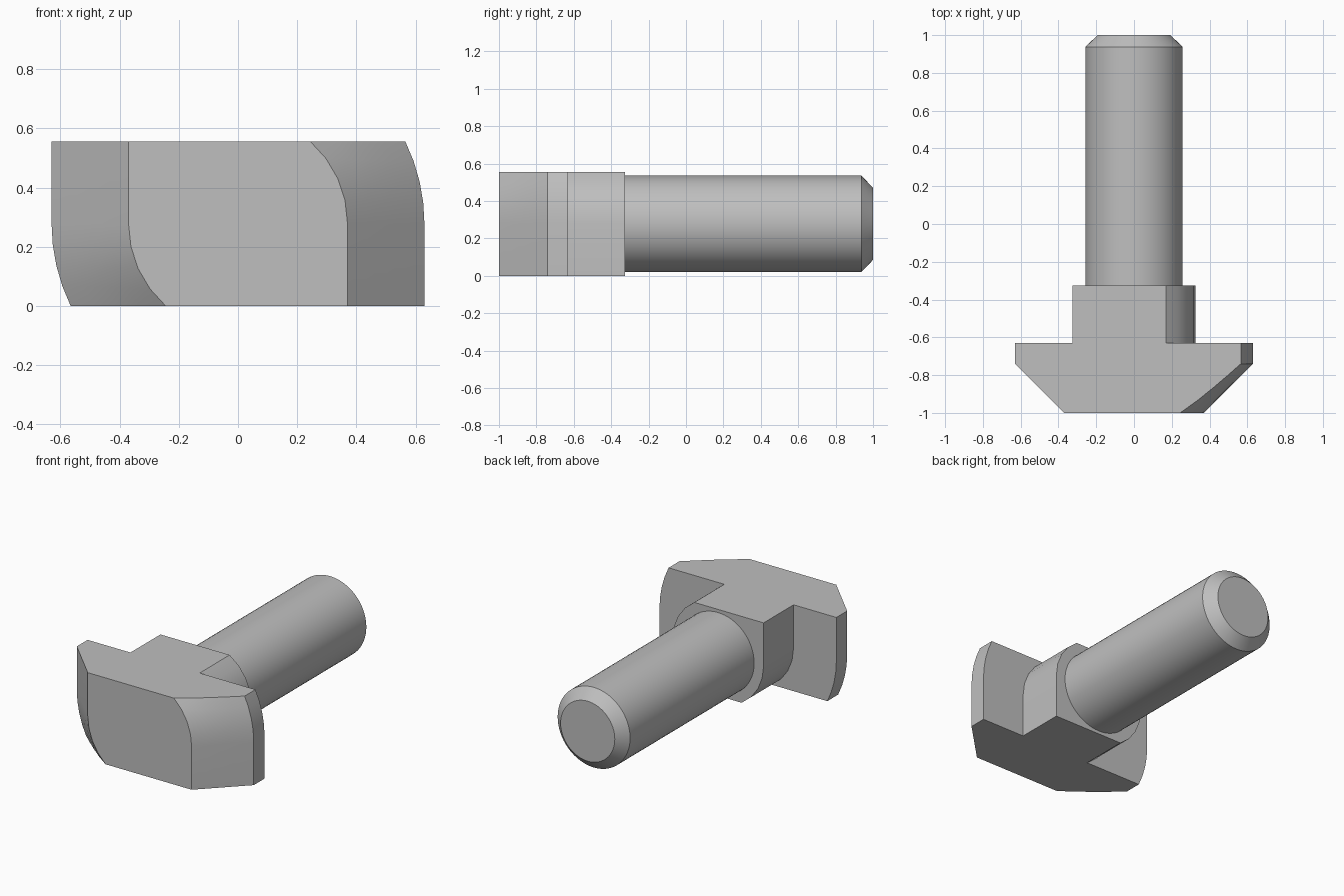
import bpy
import bmesh
from math import asin, cos, sin, pi, radians

if "Cube" in bpy.data.objects:
    bpy.data.objects.remove(bpy.data.objects["Cube"], do_unlink=True)

HALF = 0.278          # half thickness of the head; also the axis height
ARC_STEPS = 4

steel = bpy.data.materials.new("grey_steel")
steel.use_nodes = True
grey = (0.52, 0.52, 0.52, 1)
steel.diffuse_color = grey
steel.node_tree.nodes["Principled BSDF"].inputs["Base Color"].default_value = grey


def hammer_section(r):
    """Flat bar section with two opposite corners rounded about the axis."""
    sweep = asin(HALF / r)
    half = [(r, -HALF)]
    half += [(r * cos(sweep * i / ARC_STEPS), r * sin(sweep * i / ARC_STEPS))
             for i in range(ARC_STEPS + 1)]
    return half + [(-x, -z) for x, z in half]


def round_section(r, sides=64):
    return [(r * cos(2 * pi * i / sides), r * sin(2 * pi * i / sides))
            for i in range(sides)]


def loft(name, section, stations):
    """Skin a section through (y, radius) stations and cap both ends."""
    bm = bmesh.new()
    rings = [[bm.verts.new((x, y, z + HALF)) for x, z in section(r)]
             for y, r in stations]
    for a, b in zip(rings, rings[1:]):
        for i in range(len(a)):
            j = (i + 1) % len(a)
            bm.faces.new((a[i], a[j], b[j], b[i]))
    bm.faces.new(rings[0])
    bm.faces.new(rings[-1])
    bmesh.ops.recalc_face_normals(bm, faces=bm.faces[:])
    mesh = bpy.data.meshes.new(name)
    bm.to_mesh(mesh)
    bm.free()
    mesh.materials.append(steel)
    obj = bpy.data.objects.new(name, mesh)
    bpy.context.collection.objects.link(obj)
    bpy.ops.object.select_all(action="DESELECT")
    obj.select_set(True)
    bpy.context.view_layer.objects.active = obj
    bpy.ops.object.shade_smooth_by_angle(angle=radians(30))
    return obj


# Hammer head: conical front flaring out to a short straight rim
FRONT, RIM, BACK = -1.0, -0.74, -0.63
flare = [(FRONT + (RIM - FRONT) * t / 4, 0.37 + 0.26 * t / 4) for t in range(5)]
loft("hammer_head", hammer_section, flare + [(BACK, 0.63)])

# Neck with the same two rounded corners
loft("neck", hammer_section, [(BACK, 0.325), (-0.325, 0.325)])

# Round shank with a chamfered tip
loft("shank", round_section, [(-0.325, 0.258), (0.937, 0.258), (1.0, 0.193)])
